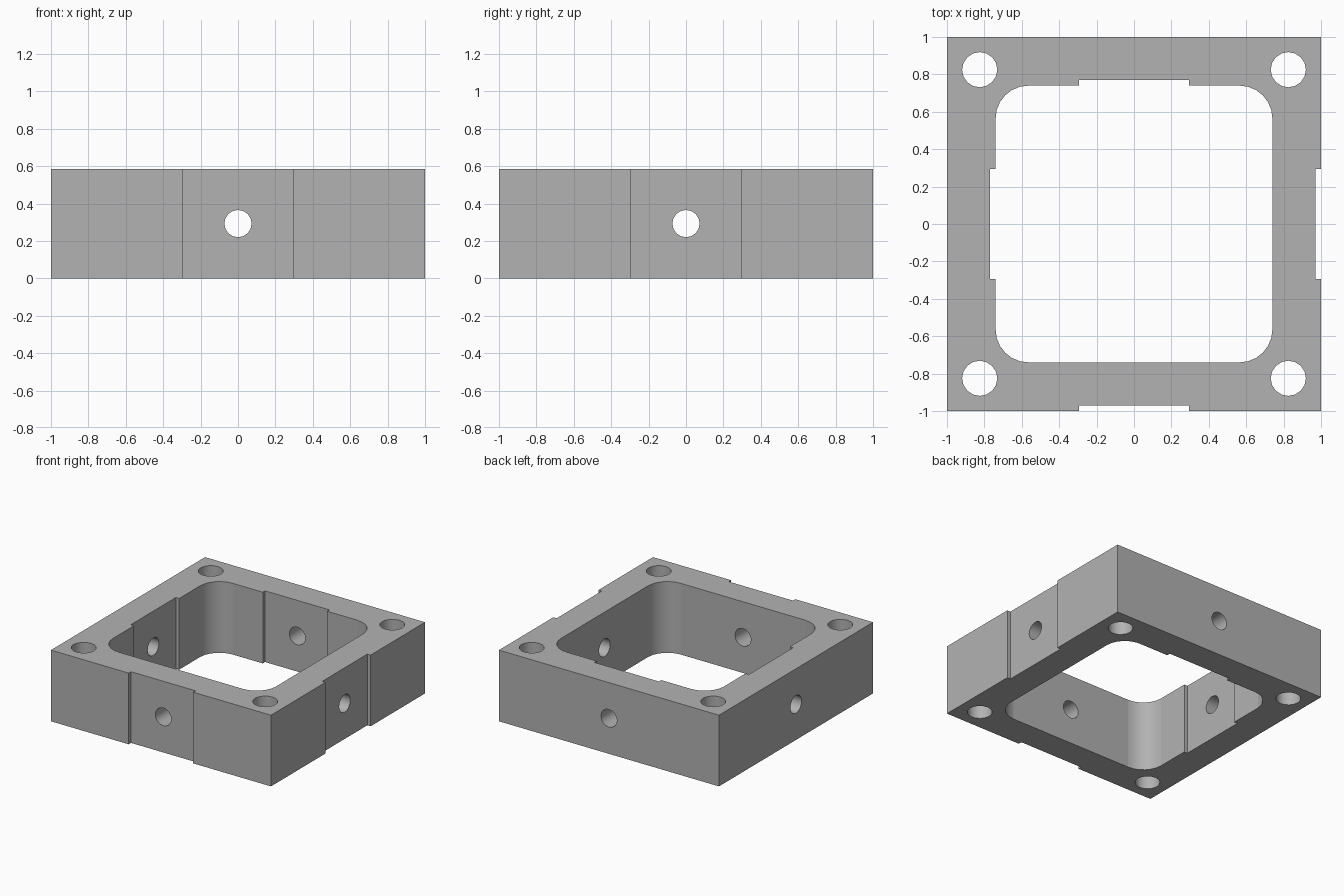
import bpy
import bmesh
import math
from mathutils import Matrix

if "Cube" in bpy.data.objects:
    bpy.data.objects.remove(bpy.data.objects["Cube"], do_unlink=True)

HEIGHT = 0.585
INNER = 0.74       # half width of the opening
CORNER = 0.176     # opening corner radius
GROOVE = 0.293     # half width of the shallow grooves
DEPTH = 0.03       # groove depth
BOLT = 0.825       # corner hole offset

grey = bpy.data.materials.new("mid grey")
grey.use_nodes = True
colour = (0.448, 0.448, 0.448, 1)
grey.diffuse_color = colour
grey.node_tree.nodes["Principled BSDF"].inputs["Base Color"].default_value = colour


def make_object(name, bm):
    bmesh.ops.recalc_face_normals(bm, faces=bm.faces)
    mesh = bpy.data.meshes.new(name)
    bm.to_mesh(mesh)
    bm.free()
    obj = bpy.data.objects.new(name, mesh)
    bpy.context.collection.objects.link(obj)
    mesh.materials.append(grey)
    return obj


def box(name, size, centre):
    bm = bmesh.new()
    bmesh.ops.create_cube(bm, size=1, matrix=Matrix.Translation(centre) @ Matrix.Diagonal((*size, 1)))
    return make_object(name, bm)


def cylinder(name, radius, length, centre, axis="Z"):
    turn = {"X": Matrix.Rotation(math.pi / 2, 4, "Y"),
            "Y": Matrix.Rotation(math.pi / 2, 4, "X"),
            "Z": Matrix.Identity(4)}[axis]
    bm = bmesh.new()
    bmesh.ops.create_cone(bm, cap_ends=True, segments=16, radius1=radius, radius2=radius,
                          depth=length, matrix=Matrix.Translation(centre) @ turn)
    return make_object(name, bm)


def rounded_opening(name, steps=6):
    bm = bmesh.new()
    verts = []
    for quarter, (sx, sy) in enumerate([(1, 1), (-1, 1), (-1, -1), (1, -1)]):
        for i in range(steps + 1):
            a = math.pi / 2 * (quarter + i / steps)
            c = INNER - CORNER
            verts.append(bm.verts.new((sx * c + CORNER * math.cos(a),
                                       sy * c + CORNER * math.sin(a), -0.2)))
    face = bm.faces.new(verts)
    top = bmesh.ops.extrude_face_region(bm, geom=[face])["geom"]
    bmesh.ops.translate(bm, vec=(0, 0, HEIGHT + 0.4),
                        verts=[v for v in top if isinstance(v, bmesh.types.BMVert)])
    return make_object(name, bm)


# Square block
frame = box("square_frame", (2, 2, HEIGHT), (0, 0, HEIGHT / 2))
mid = HEIGHT / 2

# Central opening
cutters = [rounded_opening("opening_cutter")]

# Shallow grooves: outside on front and left, inside on back and right
thick = 0.2
for side, face_at in (("outer", 1 - DEPTH + thick / 2), ("inner", -(INNER + DEPTH - thick / 2))):
    cutters.append(box(side + "_x_groove_cutter", (thick, 2 * GROOVE, 1), (face_at, 0, mid)))
    cutters.append(box(side + "_y_groove_cutter", (2 * GROOVE, thick, 1), (0, -face_at, mid)))

# Corner bolt holes
for sx in (-1, 1):
    for sy in (-1, 1):
        cutters.append(cylinder("corner_hole_cutter", 0.094, 1, (sx * BOLT, sy * BOLT, mid)))

# Cross holes through the middle of each wall
for s in (-1, 1):
    cutters.append(cylinder("side_hole_cutter", 0.073, 0.5, (s * 0.87, 0, mid), "X"))
    cutters.append(cylinder("side_hole_cutter", 0.073, 0.5, (0, s * 0.87, mid), "Y"))

# Cut everything out and keep only the finished frame
bpy.ops.object.select_all(action="DESELECT")
frame.select_set(True)
bpy.context.view_layer.objects.active = frame
for cutter in cutters:
    cutter.hide_render = True
    cut = frame.modifiers.new("cut", "BOOLEAN")
    cut.operation = "DIFFERENCE"
    cut.solver = "EXACT"
    cut.object = cutter
    bpy.ops.object.modifier_apply(modifier=cut.name)
    bpy.data.objects.remove(cutter, do_unlink=True)

# Smooth the curved walls, keep the planar ones flat
bpy.ops.object.shade_smooth_by_angle(angle=math.radians(30))
for poly in frame.data.polygons:
    if max(abs(n) for n in poly.normal) > 0.999 and poly.area > 0.05:
        poly.use_smooth = False
